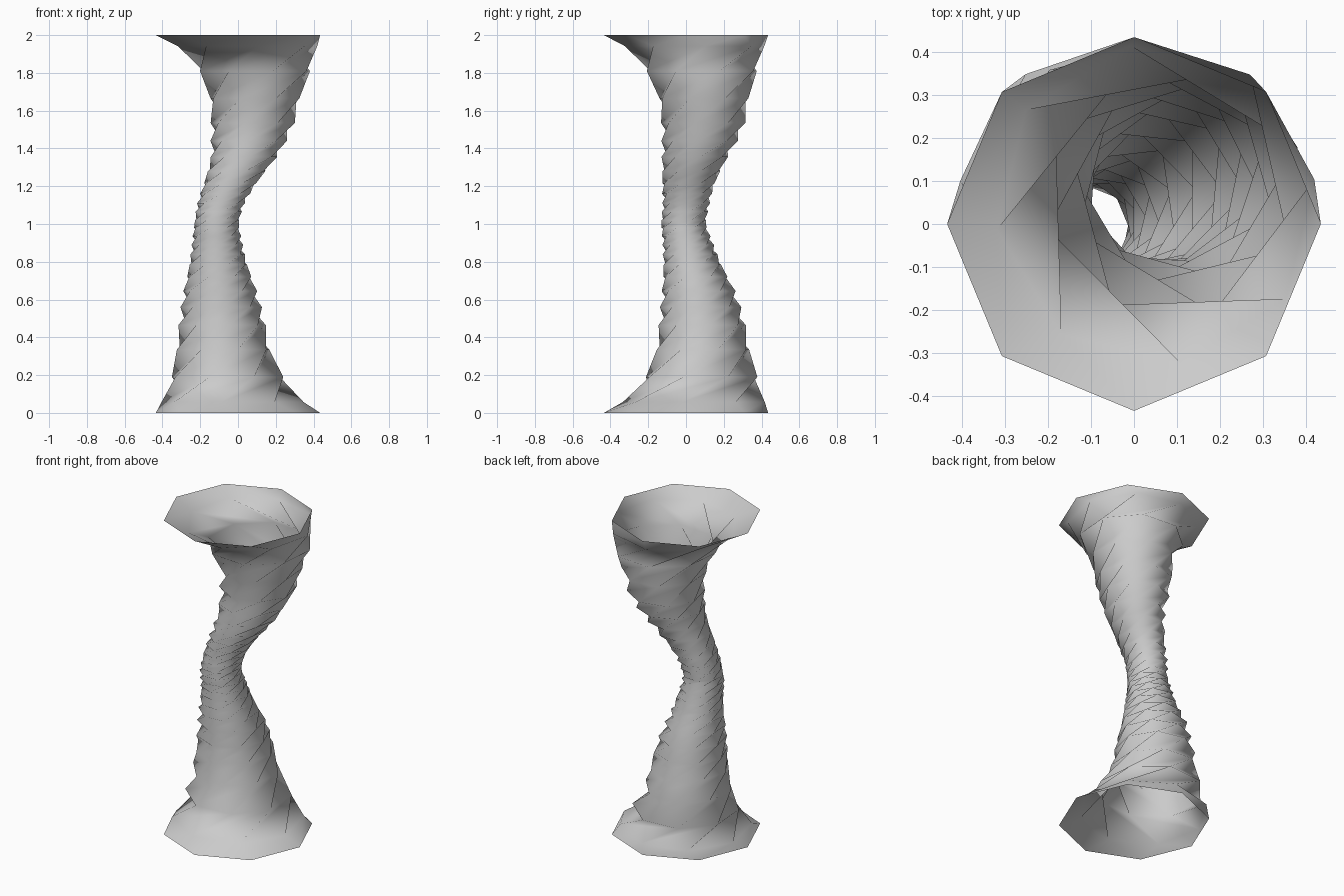
import bpy
import bmesh
from math import cos, sin, radians
from mathutils import Vector

default_cube = bpy.data.objects.get("Cube")
if default_cube:
    bpy.data.objects.remove(default_cube, do_unlink=True)

SIDES = 8
TWIST = radians(36)
END_TWIST = radians(-9)

# Guide of the winding tube: height, centre x, centre y, radius
GUIDE = [
    (0, 0, 0, .435), (.06, -.03, .043, .378), (.19, -.055, .083, .31),
    (.34, -.08, .09, .255), (.5, -.085, .085, .228), (.66, -.095, .065, .195),
    (.8, -.105, .03, .155), (.9, -.11, .01, .135), (1, -.115, -.015, .122),
    (1.1, -.095, 0, .125), (1.2, -.05, .01, .14), (1.35, .03, .045, .177),
    (1.5, .075, .09, .22), (1.67, .09, .095, .248), (1.82, .09, .083, .31),
    (1.95, .048, .043, .378), (2, 0, 0, .435),
]

# Ring heights, mirrored about the waist
lower = [0, .058, .19, .335, .465, .56, .645, .72, .785, .84, .89, .935, .98]
heights = lower + [2 - z for z in reversed(lower)]


def guide_at(z):
    """Interpolate the guide: ring centre and radius."""
    for low, high in zip(GUIDE, GUIDE[1:]):
        if z <= high[0]:
            t = (z - low[0]) / (high[0] - low[0])
            x, y, radius = Vector(low[1:]).lerp(Vector(high[1:]), t)
            return Vector((x, y, z)), radius


def add_ring(bm, z, turn):
    """Add one horizontal octagon of vertices."""
    centre, radius = guide_at(z)
    angles = [turn + radians(360 / SIDES) * i for i in range(SIDES)]
    return [bm.verts.new(centre + radius * Vector((cos(a), sin(a), 0))) for a in angles]


def make_material(name, colour):
    material = bpy.data.materials.new(name)
    material.use_nodes = True
    material.diffuse_color = colour
    material.node_tree.nodes["Principled BSDF"].inputs["Base Color"].default_value = colour
    return material


# Rings: the flared end bands turn back slightly, the others twist upward
bm = bmesh.new()
rings = []
turn = 0
for k, z in enumerate(heights):
    if k:
        turn += END_TWIST if k in (1, len(heights) - 1) else TWIST
    rings.append(add_ring(bm, z, turn))

# Open tube wall of twisted triangle bands
for below, above in zip(rings, rings[1:]):
    for i in range(SIDES):
        j = (i + 1) % SIDES
        bm.faces.new((below[i], below[j], above[j]))
        bm.faces.new((below[i], above[j], above[i]))

for face in bm.faces:
    face.smooth = True
mesh = bpy.data.meshes.new("twisted_column")
bm.to_mesh(mesh)
bm.free()
mesh.materials.append(make_material("light grey", (.6, .6, .6, 1)))
column = bpy.data.objects.new("twisted_column", mesh)
bpy.context.collection.objects.link(column)
